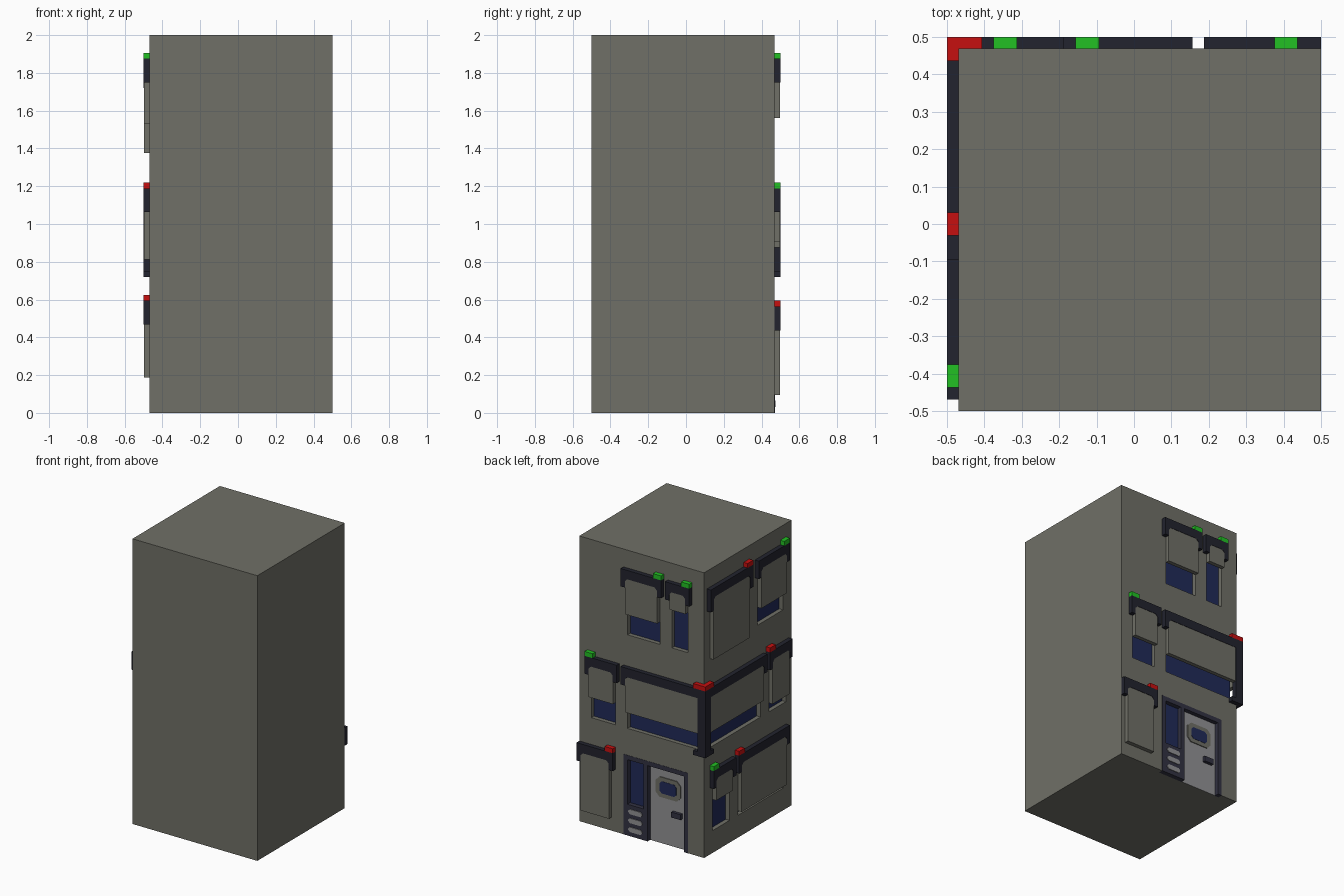
import bpy, bmesh

if "Cube" in bpy.data.objects:
    bpy.data.objects.remove(bpy.data.objects["Cube"])

U = 1 / 32  # everything is laid out on a 1/32 grid


def material(name, rgb):
    lin = [((c / 255 + 0.055) / 1.055) ** 2.4 if c > 10 else c / 255 / 12.92 for c in rgb]
    m = bpy.data.materials.new(name)
    m.diffuse_color = (*lin, 1)
    m.use_nodes = True
    m.node_tree.nodes["Principled BSDF"].inputs["Base Color"].default_value = m.diffuse_color
    return m


WALL = material("wall grey", (112, 112, 103))
DARK = material("dark casing", (34, 35, 46))
FRAME = material("door frame slate", (50, 50, 66))
GLASS = material("glass blue", (32, 42, 88))
DOOR = material("door light grey", (146, 146, 148))
RED = material("red lamp", (198, 16, 16))
GREEN = material("green lamp", (34, 192, 36))


def prism(name, side, pts, d0, d1, mat):
    """Extrude an outline (u, z) from depth d0 to d1 off the back or left wall."""
    def place(u, z, d):
        if side == "back":
            return (u * U, (15 + d) * U, z * U)
        return ((-15 - d) * U, u * U, z * U)
    bm = bmesh.new()
    a = [bm.verts.new(place(u, z, d0)) for u, z in pts]
    b = [bm.verts.new(place(u, z, d1)) for u, z in pts]
    n = len(pts)
    bm.faces.new(a)
    bm.faces.new(b)
    for i in range(n):
        bm.faces.new((a[i], a[(i + 1) % n], b[(i + 1) % n], b[i]))
    bmesh.ops.recalc_face_normals(bm, faces=bm.faces)
    me = bpy.data.meshes.new(name)
    bm.to_mesh(me)
    bm.free()
    me.materials.append(mat)
    ob = bpy.data.objects.new(name, me)
    bpy.context.scene.collection.objects.link(ob)
    return ob


def box(name, side, u0, u1, z0, z1, d0, d1, mat):
    return prism(name, side, [(u0, z0), (u1, z0), (u1, z1), (u0, z1)], d0, d1, mat)


def octagon(u0, u1, z0, z1, c):
    return [(u0 + c, z0), (u1 - c, z0), (u1, z0 + c), (u1, z1 - c),
            (u1 - c, z1), (u0 + c, z1), (u0, z1 - c), (u0, z0 + c)]


# Building block, full depth, 31 x 31 x 64 grid cells
body = box("building_body", "back", -15, 16, 0, 64, -31, 0, WALL)


def cut(side, u0, u1, z0, z1):
    """Carve a one-cell-deep recess into the wall."""
    cutter = box("cutter", side, u0, u1, z0, z1, -1, 1, WALL)
    mod = body.modifiers.new("recess", "BOOLEAN")
    mod.operation = "DIFFERENCE"
    mod.solver = "EXACT"
    mod.object = cutter
    bpy.context.view_layer.objects.active = body
    bpy.ops.object.modifier_apply(modifier=mod.name)
    bpy.data.objects.remove(cutter)


def casing(name, side, u0, u1, top, leg=4, legs=(True, True)):
    """Roller box: a header with short legs and chamfered inner corners."""
    b, low, c = top - 2, top - leg, 0.6
    pts = [(u0, top)]
    pts += [(u0, low), (u0 + 1, low), (u0 + 1, b - c), (u0 + 1 + c, b)] if legs[0] else [(u0, b)]
    pts += [(u1 - 1 - c, b), (u1 - 1, b - c), (u1 - 1, low), (u1, low)] if legs[1] else [(u1, b)]
    prism(name, side, pts + [(u1, top)], 0, 1, DARK)


# Single windows: name, side, u0, u1, top, shutter bottom, opening bottom, lamp start, lamp, leg
windows = [
    ("upper_back_wide", "back", -5, 5, 60, 50, 45, -5, GREEN, 4),
    ("upper_back_narrow", "back", -12, -6, 60, 54, 45, -12, GREEN, 4),
    ("middle_back", "back", 6, 14, 38, 29, 24, 12, GREEN, 4),
    ("lower_back", "back", 7, 16, 18, 3, None, 7, RED, 4),
    ("upper_left_wide", "left", -1, 14, 60, 44, None, -1, RED, 5),
    ("upper_left_narrow", "left", -14, -3, 60, 49, 45, -14, GREEN, 4),
    ("middle_left", "left", -15, -7, 38, 26, 24, -9, RED, 4),
    ("lower_left_narrow", "left", 5, 13, 19, 12, 5, 11, GREEN, 4),
    ("lower_left_wide", "left", -14, 4, 19, 6, 5, 2, RED, 4),
]
for name, side, u0, u1, top, shut, sill, lamp, colour, leg in windows:
    casing(name + "_casing", side, u0, u1, top, leg)
    box(name + "_shutter", side, u0 + 1, u1 - 1, shut, top - 1.5, 0, 0.92, WALL)
    box(name + "_lamp", side, lamp, lamp + 2, top, top + 1, 0, 1, colour)
    if sill is not None:
        cut(side, u0 + 1, u1 - 1, sill, top - 2)
        box(name + "_glass", side, u0 + 1, u1 - 1, sill, top - 2, -1, -0.95, GLASS)

# Corner window wrapping the back and left walls
cut("back", -16, 4, 24, 36)
cut("left", -5, 16, 24, 36)
box("corner_glass_back", "back", -14.05, 4, 24, 36, -1, -0.95, GLASS)
box("corner_glass_left", "left", -5, 14.05, 24, 36, -1, -0.95, GLASS)
box("corner_shutter_back", "back", -14, 4, 28, 36.5, 0, 0.92, WALL)
box("corner_shutter_left", "left", -5, 14, 28, 36.5, 0, 0.92, WALL)
casing("corner_casing_back", "back", -16, 5, 38, legs=(False, True))
casing("corner_casing_left", "left", -6, 15, 38, legs=(True, False))
for part, reach, z0, z1, mat in (("post", 2, 24, 36, DARK), ("base", 3, 23, 24, DARK),
                                 ("lamp", 3, 38, 39, RED)):
    box(f"corner_{part}_back", "back", -16, -16 + reach, z0, z1, 0, 1, mat)
    box(f"corner_{part}_left", "left", 16 - reach, 15, z0, z1, 0, 1, mat)

# Entrance recess with its frame bars
cut("back", -11, 5, -1, 18)
for name, u0, u1, z0, z1 in (("door_frame_side", 4, 5, 0, 18), ("door_mullion", -1, 0, 0, 17),
                             ("door_frame_end", -11, -10, 0, 18), ("door_frame_top", -10, 4, 17, 18),
                             ("side_panel", 0, 4, 0, 7)):
    box(name, "back", u0, u1, z0, z1, -1, 0.05, FRAME)
box("side_glass", "back", 0, 4, 7, 17, -1, -0.95, GLASS)
box("door_leaf", "back", -10, -1, 0, 17, -1, -0.9, DOOR)
for i, z in enumerate((1, 3, 5)):
    prism(f"louver_{i + 1}", "back", octagon(0.3, 3.7, z, z + 1.1, 0.4), 0.05, 0.2, DOOR)

# Door porthole and handle
prism("door_window_frame", "back", octagon(-8.6, -2.5, 10.4, 14.9, 0.9), -0.9, -0.7, WALL)
prism("door_window_glass", "back", octagon(-7.6, -3.5, 11.3, 14, 0.5), -0.7, -0.65, GLASS)
box("door_handle", "back", -9, -6.7, 6.8, 8, -0.9, -0.2, FRAME)
